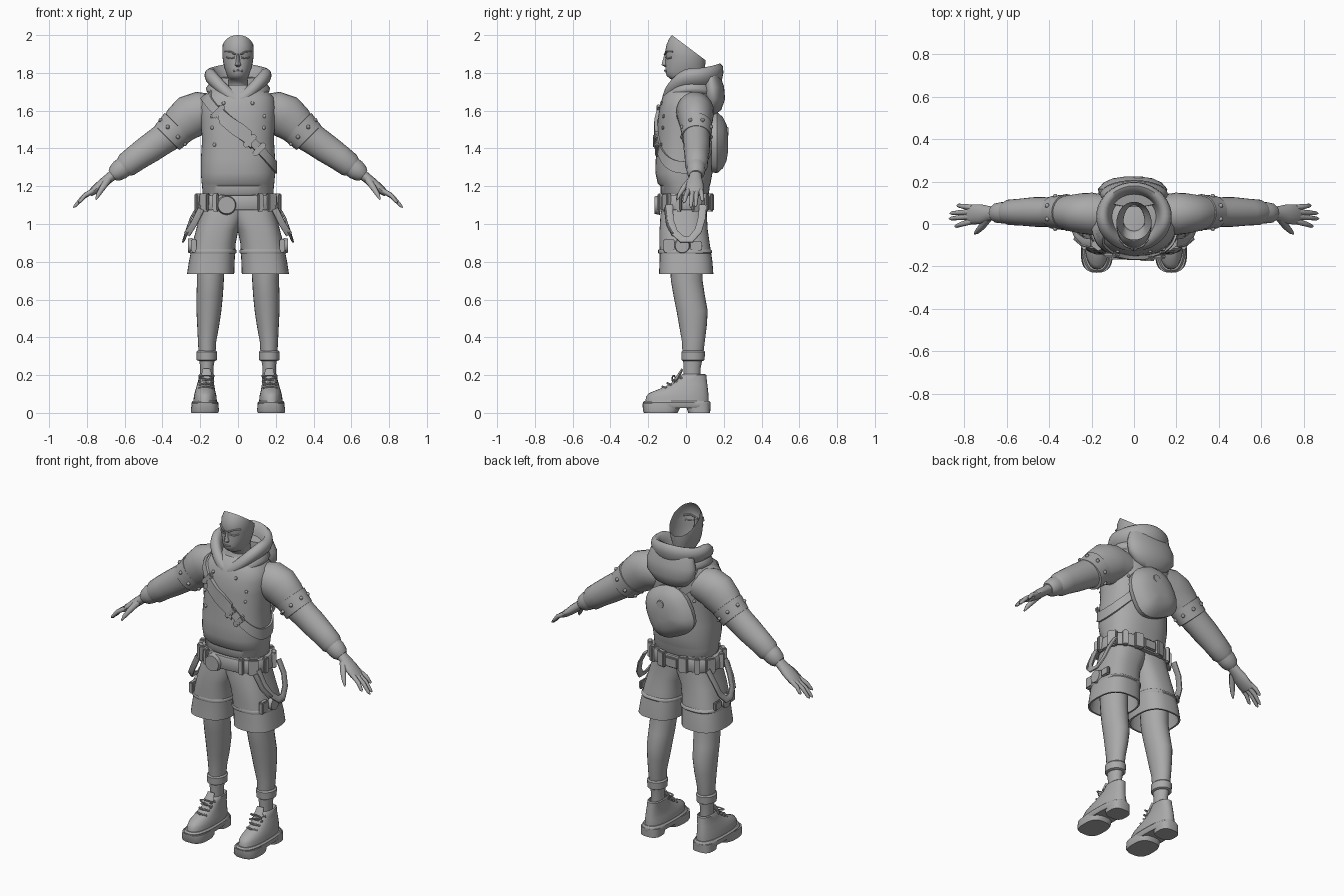
import bpy, bmesh, math
from mathutils import Vector, Matrix

grey = bpy.data.materials.new("plain_grey")
grey.diffuse_color = (0.4, 0.4, 0.4, 1)

def finish(name, bm, mirror=False, angle=40):
    bmesh.ops.recalc_face_normals(bm, faces=bm.faces)
    me = bpy.data.meshes.new(name)
    bm.to_mesh(me)
    bm.free()
    ob = bpy.data.objects.new(name, me)
    bpy.context.collection.objects.link(ob)
    me.materials.append(grey)
    bpy.ops.object.select_all(action='DESELECT')
    ob.select_set(True)
    bpy.context.view_layer.objects.active = ob
    bpy.ops.object.shade_smooth_by_angle(angle=math.radians(angle))
    if mirror:
        ob.modifiers.new("mirror", 'MIRROR')
    return ob

def loft_bm(rings, caps=True, loop=False):
    bm = bmesh.new()
    vs = [[bm.verts.new(p) for p in r] for r in rings]
    n = len(vs[0])
    for a, b in zip(vs, vs[1:] + (vs[:1] if loop else [])):
        for i in range(n):
            j = (i + 1) % n
            bm.faces.new((a[i], a[j], b[j], b[i]))
    if caps and not loop:
        bm.faces.new(vs[0])
        bm.faces.new(vs[-1])
    return bm

def pw(v, p):
    return math.copysign(abs(v) ** (2 / p), v)

# Horizontal oval; t = 0 is the front
def oval(z, x0, x1, yf, yb, n=32, p=2.3):
    cx, rx, cy, ry = (x0 + x1) / 2, (x1 - x0) / 2, (yf + yb) / 2, (yb - yf) / 2
    return [Vector((cx + rx * pw(math.sin(t), p), cy - ry * pw(math.cos(t), p), z))
            for t in (2 * math.pi * i / n for i in range(n))]

def stack(name, rows, mirror=False, n=32, p=2.3, caps=True):
    return finish(name, loft_bm([oval(*r, n=n, p=p) for r in rows], caps), mirror)

# Tube along points, radii (a, b): a along "side", b across it
def tube(name, pts, radii, side=(0, 1, 0), n=16, p=2, mirror=False, loop=False):
    pts = [Vector(q) for q in pts]
    rings, m = [], len(pts)
    for i, q in enumerate(pts):
        nxt = pts[(i + 1) % m] if loop else pts[min(i + 1, m - 1)]
        d = (nxt - pts[i - 1 if loop else max(i - 1, 0)]).normalized()
        s = Vector(side)
        s = (s - d * s.dot(d)).normalized()
        u = d.cross(s)
        a, b = radii[i] if isinstance(radii, list) else radii
        rings.append([q + s * a * pw(math.cos(2 * math.pi * k / n), p)
                      + u * b * pw(math.sin(2 * math.pi * k / n), p) for k in range(n)])
    return finish(name, loft_bm(rings, True, loop), mirror)

def box(name, loc, size, rot=Matrix(), mirror=False, bevel=0.006):
    bm = bmesh.new()
    bmesh.ops.create_cube(bm, size=1, matrix=Matrix.Translation(loc) @ rot @ Matrix.Diagonal((*size, 1)))
    bmesh.ops.bevel(bm, geom=bm.edges[:], offset=bevel, segments=2, affect='EDGES')
    return finish(name, bm, mirror)

def ball(name, loc, size, rot=Matrix(), mirror=False, seg=12):
    bm = bmesh.new()
    bmesh.ops.create_uvsphere(bm, u_segments=seg, v_segments=max(6, seg // 2), radius=1,
                              matrix=Matrix.Translation(loc) @ rot @ Matrix.Diagonal((*size, 1)))
    return finish(name, bm, mirror)

def disc(name, loc, r, depth, rot, mirror=False):
    bm = bmesh.new()
    bmesh.ops.create_cone(bm, cap_ends=True, segments=24, radius1=r, radius2=r * .88, depth=depth,
                          matrix=Matrix.Translation(loc) @ rot)
    return finish(name, bm, mirror)

# Sweater body
BODY = [(1.15, .18, -.125, .115), (1.165, .188, -.135, .122), (1.20, .19, -.135, .125),
        (1.215, .192, -.15, .13), (1.27, .197, -.162, .14), (1.35, .196, -.16, .14), (1.45, .19, -.152, .14),
        (1.55, .198, -.15, .148), (1.62, .2, -.14, .15), (1.67, .19, -.125, .145),
        (1.71, .15, -.105, .13), (1.735, .10, -.08, .11)]
stack("sweater_body", [(z, -r, r, f, b) for z, r, f, b in BODY], n=48, p=2.4)

def body_at(t, z, off=0):
    z = min(max(z, 1.151), 1.734)
    for a, b in zip(BODY, BODY[1:]):
        if a[0] <= z <= b[0]:
            k = (z - a[0]) / (b[0] - a[0])
            r, f, w = (a[i] + (b[i] - a[i]) * k for i in (1, 2, 3))
    return Vector(((r + off) * pw(math.sin(t), 2.4),
                   (f + w) / 2 - ((w - f) / 2 + off) * pw(math.cos(t), 2.4), z))

def front_at(x, z, off=0, back=False):
    t = math.asin(pw(max(-1, min(1, x / .194)), 2 / 1.2))
    return body_at(math.pi - t if back else t, z, off)

# Diagonal sling strap, buckles and pad
STEPS = [2 * math.pi * i / 64 for i in range(64)]
def sling(name, h, off, ts, loop=True):
    rings = []
    for t in ts:
        z = 1.5 - .2 * math.sin(t)
        rings.append([body_at(t, z + h, -.01), body_at(t, z + h, off),
                      body_at(t, z - h, off), body_at(t, z - h, -.01)])
    finish(name, loft_bm(rings, True, loop))
sling("sling_strap", .032, .01, STEPS)
sling("sling_pad", .045, .018, [-.42 + .07 * i for i in range(11)], False)
tilt = Matrix.Rotation(math.radians(45), 4, 'Y')
for i, x in enumerate((-.095, .06, .105)):
    box(f"sling_buckle_{i}", front_at(x, 1.5 - x, .014), (.03, .022, .085), tilt)

# Sling bag on the back
rot = Matrix.Rotation(math.radians(25), 4, 'Y')
rows = [(.0, .15), (.03, .155), (.06, .13), (.08, .09), (.088, .04)]
bag = [[Vector((0, .135 + h, 1.435)) + rot @ Vector((r * pw(math.cos(a), 2.6), 0, r * .98 * pw(math.sin(a), 2.6)
        - .02 * math.cos(a) ** 2)) for a in (2 * math.pi * k / 24 for k in range(24))] for h, r in rows]
finish("sling_bag", loft_bm(bag))
disc("bag_button", (.02, .216, 1.49), .025, .016, Matrix.Rotation(-math.pi / 2, 4, 'X'))
tube("bag_flap_edge", [(-.12, .175, 1.50), (-.04, .212, 1.45), (.03, .215, 1.43), (.12, .18, 1.46)],
     (.012, .008), side=(0, 0, 1))

# Jacket studs
for i, (x, z) in enumerate([(.075, 1.64), (.135, 1.57), (.135, 1.51), (.125, 1.42)]):
    for back in (False, True):
        q = front_at(x, z, .002, back)
        ball(f"body_stud_{i}_{'back' if back else 'front'}", q, (.01, .007, .01), mirror=True, seg=8)

# Hood: rings of (half width, front y, back y, front z, side z, back z)
def hood_ring(rx, yf, yb, zf, zs, zb, n=40):
    out = []
    for i in range(n):
        t = 2 * math.pi * i / n
        c, s = math.cos(t), math.sin(t)
        z = zf + (zs - zf) * abs(s) ** 1.2 if c > 0 else zs + (zb - zs) * c * c
        out.append(Vector((rx * s, (yf + yb) / 2 - (yb - yf) / 2 * c, z)))
    return out
finish("hood", loft_bm([hood_ring(*r) for r in [
    (.13, -.10, .14, 1.59, 1.68, 1.66), (.165, -.125, .165, 1.605, 1.70, 1.67),
    (.17, -.13, .175, 1.62, 1.72, 1.69), (.155, -.125, .17, 1.635, 1.74, 1.73),
    (.168, -.128, .19, 1.645, 1.755, 1.76), (.178, -.128, .198, 1.655, 1.785, 1.80),
    (.172, -.122, .196, 1.675, 1.81, 1.835), (.152, -.105, .18, 1.69, 1.825, 1.85),
    (.13, -.088, .16, 1.69, 1.82, 1.84), (.118, -.07, .145, 1.67, 1.785, 1.80),
    (.10, -.05, .125, 1.65, 1.72, 1.72)]]), angle=60)
# Hanging hood fabric on the back
tube("hood_drape", [(0, .13, 1.78), (0, .14, 1.72), (0, .145, 1.66), (0, .142, 1.61), (0, .135, 1.585)],
     [(.14, .05), (.16, .062), (.155, .062), (.11, .045), (.05, .02)], side=(1, 0, 0), n=28)

# Head shell, cut open at the crown, with neck
bm = loft_bm([oval(z, -r, r, f, b, n=32, p=2.1) for z, r, f, b in [
    (1.60, .06, -.03, .09), (1.73, .052, -.03, .085), (1.76, .052, -.045, .085), (1.767, .05, -.082, .088),
    (1.785, .058, -.103, .092), (1.81, .066, -.11, .096), (1.83, .073, -.108, .10), (1.86, .079, -.11, .104),
    (1.89, .083, -.106, .106), (1.905, .083, -.112, .106), (1.95, .081, -.103, .10), (1.98, .07, -.09, .09),
    (2.00, .058, -.074, .07), (2.03, .03, -.05, .05)]])
bmesh.ops.bisect_plane(bm, geom=bm.verts[:] + bm.edges[:] + bm.faces[:], plane_co=(0, -.074, 2.0),
                       plane_no=(0, .60, .80), clear_outer=True)
finish("head", bm, angle=60)
finish("nose", loft_bm([oval(z, -r, r, f, -.08, n=10, p=2) for z, r, f in
       [(1.832, .012, -.112), (1.842, .017, -.13), (1.86, .011, -.125), (1.90, .007, -.114)]]))
tube("brow", [(.014, -.111, 1.898), (.04, -.101, 1.912), (.066, -.07, 1.912)], (.008, .005), mirror=True, n=8)
tube("closed_eye", [(.018, -.106, 1.882), (.04, -.097, 1.876), (.06, -.076, 1.882)], (.005, .004), mirror=True, n=8)
tube("lips", [(-.024, -.101, 1.81), (0, -.112, 1.812), (.024, -.101, 1.81)], (.005, .005), n=8)

# Sleeves, cuffs, studded armbands
ARM = [(.12, .045, 1.595), (.2, .048, 1.592), (.25, .05, 1.57), (.30, .052, 1.53), (.345, .055, 1.485),
       (.41, .056, 1.44), (.467, .057, 1.40), (.54, .056, 1.35), (.59, .055, 1.312), (.615, .054, 1.294)]
tube("sleeve", ARM, [(.09, .09), (.10, .11), (.095, .117), (.085, .105), (.075, .087), (.07, .08),
     (.07, .077), (.063, .07), (.06, .066), (.045, .048)], n=24, mirror=True)
tube("cuff", [(.60, .054, 1.305), (.625, .053, 1.287), (.65, .052, 1.268), (.665, .052, 1.257)],
     [(.05, .054), (.05, .054), (.046, .046), (.034, .034)], n=20, mirror=True)
d = Vector((.70, 0, -.71))
mid = Vector((.345, .055, 1.487))
tube("armband", [mid + d * k for k in (-.045, -.042, .042, .045)],
     [(.07, .08), (.085, .102), (.079, .092), (.065, .08)], n=24, mirror=True)
u = d.cross(Vector((0, 1, 0))).normalized()
for i in range(8):
    a = math.pi * (i + .5) / 4
    q = mid + Vector((0, 1, 0)) * .083 * math.cos(a) + u * .098 * math.sin(a)
    ball(f"armband_stud_{i}", q, (.011, .011, .011), mirror=True, seg=8)

# Hands
tube("palm", [(.645, .05, 1.272), (.68, .05, 1.245), (.72, .047, 1.212), (.765, .045, 1.175), (.785, .045, 1.158)],
     [(.032, .03), (.034, .026), (.046, .026), (.048, .021), (.04, .014)], n=16, mirror=True)
for i, (y0, x, y1) in enumerate([(.012, .845, -.012), (.035, .872, .025), (.057, .868, .05), (.078, .835, .088)]):
    zt = 1.085 + (.875 - x) * .9
    p0, p1 = Vector((.765, y0, 1.178)), Vector((x, y1, zt))
    tube(f"finger_{i}", [p0, p0.lerp(p1, .5) + Vector((.006, 0, .006)), p0.lerp(p1, .9), p1],
         [(.014, .014), (.012, .012), (.009, .009), (.003, .003)], n=10, mirror=True)
tube("thumb", [(.69, .025, 1.232), (.715, -.01, 1.195), (.74, -.036, 1.155), (.752, -.046, 1.13)],
     [(.02, .018), (.017, .015), (.012, .011), (.004, .004)], side=(1, 0, 0), n=10, mirror=True)

# Shorts: outside, hem, then inside lining
stack("shorts", [(1.16, -.06, .18, -.12, .11), (1.05, -.04, .20, -.135, .11), (.97, -.002, .222, -.14, .115),
      (.9, .012, .24, -.14, .125), (.8, .018, .26, -.14, .14), (.735, .02, .27, -.143, .145),
      (.735, .03, .26, -.133, .135), (.8, .03, .25, -.13, .13), (.93, .03, .22, -.12, .11)],
      mirror=True, n=36, p=2.6)
stack("shorts_band", [(.845, .01, .254, -.146, .136), (.85, .008, .256, -.148, .139),
      (.86, .008, .254, -.148, .137), (.865, .012, .25, -.146, .132)], mirror=True, n=36, p=2.6, caps=False)
side = Matrix.Rotation(math.pi / 2, 4, 'Y')
disc("side_button", (.252, -.02, .885), .042, .024, side, True)
box("side_clip", (.25, .055, .885), (.02, .06, .05), mirror=True)
box("leg_pocket", (.235, -.09, .885), (.03, .06, .07), mirror=True)
tube("side_loop", [(.20, -.09, 1.10), (.235, -.085, 1.02), (.268, -.062, .955), (.285, -.02, .918), (.285, .025, .918),
     (.272, .065, .965), (.25, .083, 1.03), (.21, .09, 1.10)], (.006, .02), side=(1, 0, .5), n=10, p=4, mirror=True)
tube("hanging_strap", [(.195, -.11, 1.08), (.235, -.10, 1.0), (.27, -.07, .945)], (.018, .006),
     side=(1, 0, .6), n=10, p=4, mirror=True)

# Belt with pouches and round buckle
belt = [oval(z, -r, r, f, b, n=48, p=2.5) for z, r, f, b in [
    (1.075, .19, -.125, .105), (1.075, .213, -.147, .13), (1.08, .216, -.15, .133),
    (1.145, .21, -.148, .133), (1.15, .206, -.145, .13), (1.15, .18, -.12, .105)]]
finish("belt", loft_bm(belt, loop=True))
for i, a in enumerate((28, 52, 82, 112, 140, 165)):
    t = math.radians(a)
    q = Vector((.214 * pw(math.sin(t), 2.5), -.008 - .14 * pw(math.cos(t), 2.5), 1.115))
    box(f"belt_pouch_{i}", q, (.055 if i % 2 else .03, .03, .095),
        Matrix.Rotation(math.atan2(q.x * .42, -q.y), 4, 'Z'), True)
disc("belt_buckle", (-.06, -.153, 1.10), .052, .03, Matrix.Rotation(math.pi / 2, 4, 'X'))
box("back_buckle", (0, .135, 1.112), (.08, .02, .06))

# Legs and rolled socks
stack("leg", [(.95, .07, .21, -.08, .08), (.8, .07, .22, -.085, .085), (.7, .075, .217, -.08, .088),
      (.62, .08, .22, -.066, .10), (.54, .088, .22, -.05, .115), (.46, .10, .216, -.036, .11),
      (.38, .115, .212, -.022, .10), (.3, .12, .208, -.018, .09), (.24, .13, .20, -.012, .078),
      (.15, .13, .20, -.012, .078)], mirror=True, n=24, p=2)
stack("sock", [(.275, .122, .208, -.016, .09), (.28, .112, .219, -.023, .098), (.322, .11, .221, -.025, .101),
      (.33, .118, .213, -.018, .095)], mirror=True, n=24, p=2)

# Shoes: toe sole, heel, welt, upper, tongue, laces
stack("shoe_toe_sole", [(0, .105, .247, -.222, -.045), (.01, .10, .25, -.228, -.04), (.05, .105, .245, -.23, -.02)],
      mirror=True, p=2.8)
stack("shoe_heel", [(0, .115, .235, .012, .128), (.05, .115, .235, -.005, .13)], mirror=True, p=2.8)
stack("shoe_welt", [(.025, .11, .24, -.222, .125), (.035, .104, .246, -.228, .13), (.055, .104, .246, -.228, .13),
      (.064, .112, .238, -.22, .124)], mirror=True, p=2.7)
stack("shoe_upper", [(.055, .112, .237, -.215, .12), (.085, .113, .234, -.212, .12), (.105, .118, .23, -.195, .118),
      (.125, .122, .224, -.145, .116), (.15, .126, .217, -.09, .113), (.175, .127, .21, -.05, .11),
      (.20, .125, .208, -.027, .108), (.205, .13, .203, -.02, .10), (.18, .135, .198, -.01, .09)], mirror=True, n=28)
tube("shoe_tongue", [(.169, -.08, .14), (.167, -.045, .185), (.166, -.02, .232)], [(.03, .01), (.03, .01), (.022, .006)],
     side=(1, 0, 0), n=12, mirror=True)
for i in range(4):
    y, z = -.125 + .027 * i, .135 + .018 * i
    tube(f"shoe_lace_{i}", [(.135, y + .02, z - .004), (.17, y, z + .004), (.205, y + .02, z - .004)], (.006, .006),
         n=8, mirror=True)
tube("lace_bow", [(.167 + .04 * math.sin(2 * a), -.065 - .008 * math.cos(a), .18 + .018 * math.sin(a)) for a in
     (2 * math.pi * k / 24 for k in range(24))], (.004, .004), side=(0, 1, .1), n=6, mirror=True, loop=True)
